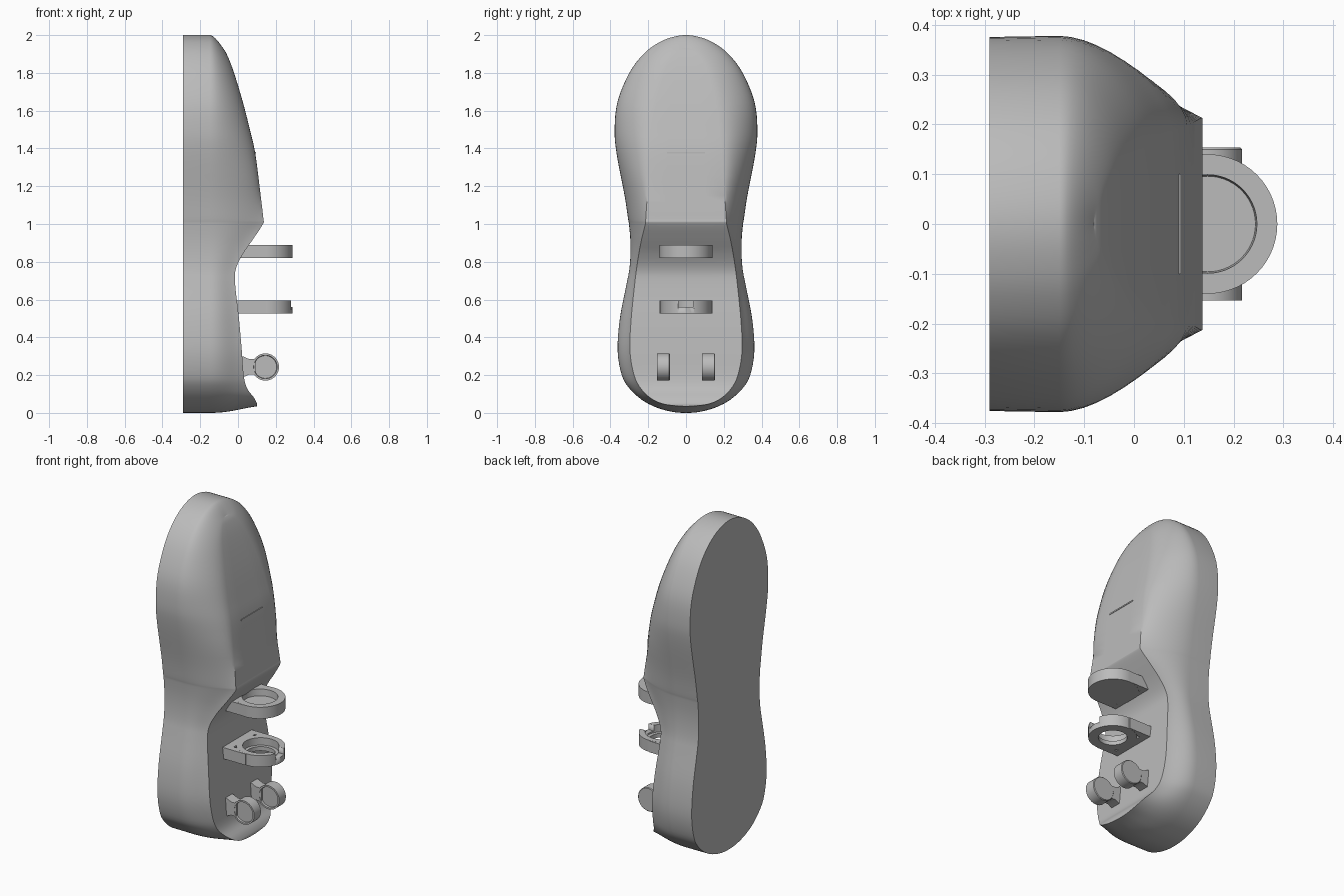
import bpy, bmesh, math
from mathutils import Matrix, Vector

cube = bpy.data.objects.get("Cube")
if cube:
    bpy.data.objects.remove(cube, do_unlink=True)

grey = bpy.data.materials.new("plain_grey")
grey.use_nodes = True
colour = (0.5, 0.5, 0.5, 1)
grey.diffuse_color = colour
grey.node_tree.nodes["Principled BSDF"].inputs["Base Color"].default_value = colour


def finish(name, bm, angle=30):
    """Turn a bmesh into a shaded grey object."""
    bmesh.ops.remove_doubles(bm, verts=bm.verts, dist=0.0002)
    bmesh.ops.dissolve_degenerate(bm, edges=bm.edges, dist=0.0001)
    bmesh.ops.recalc_face_normals(bm, faces=bm.faces)
    mesh = bpy.data.meshes.new(name)
    bm.to_mesh(mesh)
    bm.free()
    mesh.materials.append(grey)
    obj = bpy.data.objects.new(name, mesh)
    bpy.context.collection.objects.link(obj)
    bpy.ops.object.select_all(action='DESELECT')
    obj.select_set(True)
    bpy.context.view_layer.objects.active = obj
    bpy.ops.object.shade_smooth_by_angle(angle=math.radians(angle))
    return obj


def add_box(bm, low, high):
    low, high = Vector(low), Vector(high)
    matrix = Matrix.Translation((low + high) / 2) @ Matrix.Diagonal((high - low).to_4d())
    bmesh.ops.create_cube(bm, size=1, matrix=matrix)


def add_lathe(bm, profile, matrix, steps=56):
    """Spin a closed (radius, height) profile around z, then place it."""
    rings = []
    for i in range(steps):
        a = math.tau * i / steps
        rings.append([bm.verts.new(matrix @ Vector((r * math.cos(a), r * math.sin(a), z)))
                      for r, z in profile])
    n = len(profile)
    for i in range(steps):
        a, b = rings[i], rings[(i + 1) % steps]
        for j in range(n):
            k = (j + 1) % n
            if profile[j][0] or profile[k][0]:
                bm.faces.new((a[j], b[j], b[k], a[k]))


def add_prism(bm, outline, y0, y1):
    """Extrude an (x, z) outline along y."""
    face = bm.faces.new([bm.verts.new((x, y0, z)) for x, z in outline])
    out = bmesh.ops.extrude_face_region(bm, geom=[face])
    moved = [v for v in out["geom"] if isinstance(v, bmesh.types.BMVert)]
    bmesh.ops.translate(bm, verts=moved, vec=(0, y1 - y0, 0))


# Foot body stations: base height, base half width, top height, top half width, top depth
stations = [
    (0, 0, .035, 0, .1), (.006, .075, .038, .06, .1), (.03, .16, .05, .13, .1),
    (.07, .235, .08, .19, .085), (.13, .3, .13, .24, .048), (.2, .34, .2, .275, .03),
    (.33, .362, .33, .297, .02), (.5, .35, .5, .29, .005), (.68, .315, .68, .272, -.015),
    (.76, .3, .76, .262, -.012), (.84, .294, .84, .25, .025), (.92, .295, .92, .235, .08),
    (1, .302, 1, .215, .132), (1.03, .307, 1.03, .213, .134), (1.15, .325, 1.15, .205, .12),
    (1.37, .367, 1.37, .19, .092), (1.5, .378, 1.5, .18, .063), (1.65, .362, 1.63, .16, .03),
    (1.8, .3, 1.75, .13, -.005), (1.9, .225, 1.84, .1, -.035), (1.96, .145, 1.9, .06, -.06),
    (1.99, .07, 1.925, .03, -.075), (2, 0, 1.93, 0, -.08)]
BACK, SHOULDER = -.29, -.15


def smooth_rows(rows, steps=4):
    """Catmull-Rom through the stations, with mirrored ends for round tips."""
    flip = lambda r: (r[0], -r[1], r[2], -r[3], r[4])
    rows = [flip(rows[1])] + rows + [flip(rows[-2])]
    for i in range(1, len(rows) - 2):
        for s in range(steps):
            t = s / steps
            yield [b + t / 2 * (c - a + t * (2*a - 5*b + 4*c - d + t * (3*(b - c) + d - a)))
                   for a, b, c, d in zip(*rows[i - 1:i + 3])]
    yield list(rows[-2])


def section(zb, w, zt, p, h, steps=12):
    """Closed cross-section: upright wall, curved shoulder, flat top, mirrored."""
    soft = min(max((zb - .9) / .35, 0), 1)
    c0 = Vector((SHOULDER, w, zb))
    c3 = Vector((h, p, zt))
    c1 = Vector((SHOULDER + .42 * (h - SHOULDER), w, zb))
    hard = c3.lerp(c0, .35)
    c2 = hard.lerp(Vector((h, p + .45 * (w - p), zt)), soft)
    half = [Vector((BACK, w * .994, zb))]
    for i in range(steps + 1):
        t = i / steps
        u = 1 - t
        half.append(u**3 * c0 + 3*u*u*t * c1 + 3*u*t*t * c2 + t**3 * c3)
    half.append(Vector((h, p / 2, zt)))
    mirrored = [Vector((v.x, -v.y, v.z)) for v in reversed(half)]
    return half + [Vector((h, 0, zt))] + mirrored


bm = bmesh.new()
loops = [[bm.verts.new(v) for v in section(*row)] for row in smooth_rows(stations)]
for a, b in zip(loops, loops[1:]):
    for j in range(len(a)):
        k = (j + 1) % len(a)
        bm.faces.new((a[j], a[k], b[k], b[j]))
finish("foot_body", bm, 32)

# Shallow ridge across the instep
bm = bmesh.new()
add_box(bm, (.06, -.1, 1.373), (.094, .1, 1.381))
finish("instep_ridge", bm)


# Brackets joining the two round holders to the body
def add_bracket(bm, z0, z1):
    add_box(bm, (-.06, -.14, z0), (.042, .14, z1))
    for side in (-1, 1):
        y0, y1 = sorted((side * .101, side * .14))
        add_box(bm, (.02, y0, z0), (.148, y1, z1))


# Upper holder: a cup with a closed floor
bm = bmesh.new()
z0, z1 = .82, .89
cup = [(0, z0), (.14, z0), (.14, z1), (.099, z1), (.096, z1 - .04), (0, z1 - .04)]
add_lathe(bm, cup, Matrix.Translation((.148, 0, 0)))
finish("upper_cup", bm)
bm = bmesh.new()
add_bracket(bm, z0 + .001, z1 - .001)
finish("upper_cup_bracket", bm)

# Lower holder: an open stepped ring with a notch in its rim
bm = bmesh.new()
z0, z1 = .525, .595
ring = [(.08, z0), (.135, z0), (.135, z1), (.1, z1), (.1, z0 + .025), (.08, z0 + .025)]
add_lathe(bm, ring, Matrix.Translation((.153, 0, 0)))
lower_ring = finish("lower_ring", bm)
bm = bmesh.new()
add_box(bm, (.2, -.04, .56), (.35, .04, .65))
cutter = finish("notch_cutter", bm)
cutter.hide_render = True
bpy.context.view_layer.objects.active = lower_ring
cut = lower_ring.modifiers.new("notch", 'BOOLEAN')
cut.operation, cut.object, cut.solver = 'DIFFERENCE', cutter, 'EXACT'
bpy.ops.object.modifier_apply(modifier="notch")
bpy.data.objects.remove(cutter, do_unlink=True)
bm = bmesh.new()
add_bracket(bm, z0 + .001, z1 - .001)
finish("lower_ring_bracket", bm)

# Pair of heel clips: recessed discs on flared stems
disc = [(0, -.034), (.068, -.034), (.072, -.03), (.072, .034), (.062, .034), (.06, .022), (0, .022)]
stem = [(-.02, .185), (.03, .19), (.06, .204), (.095, .204), (.095, .284), (.06, .284),
        (.03, .298), (-.02, .303)]
for name, y in (("right", -.12), ("left", .12)):
    bm = bmesh.new()
    add_lathe(bm, disc, Matrix.Translation((.145, y, .243)) @ Matrix.Rotation(math.pi / 2, 4, 'X'))
    finish(name + "_clip_disc", bm)
    bm = bmesh.new()
    add_prism(bm, stem, y - .032, y + .032)
    finish(name + "_clip_stem", bm)
